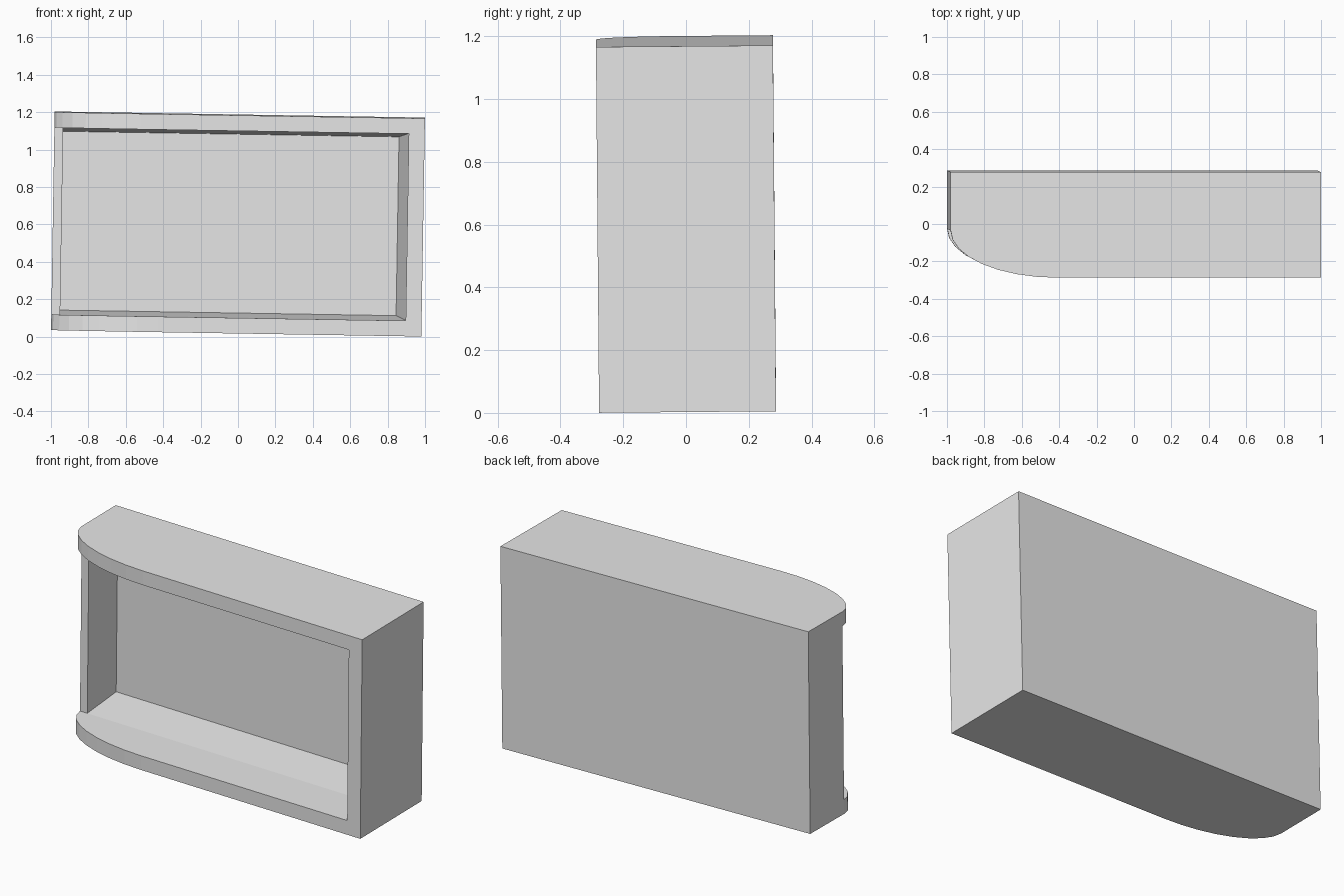
import bpy, bmesh, math
from mathutils import Matrix

cube = bpy.data.objects.get("Cube")
if cube:
    bpy.data.objects.remove(cube, do_unlink=True)

# Single grey material
grey = bpy.data.materials.new("light grey")
grey.use_nodes = True
colour = (0.8, 0.8, 0.8, 1)
grey.diffuse_color = colour
grey.node_tree.nodes["Principled BSDF"].inputs["Base Color"].default_value = colour

HALF_X, HALF_Y, HALF_Z = 0.99, 0.282, 0.583
STEP_Y = -0.03      # plane of the recessed post
OPEN_Z = 0.5        # half height of the opening
BACK_Y = 0.235      # inner back panel

# The whole case leans very slightly
LEAN = (Matrix.Translation((0, 0, 0.602))
        @ Matrix.Rotation(0.0165, 4, 'Y') @ Matrix.Rotation(0.0085, 4, 'X'))


def extrude_plan(name, plan, half_height, reshape=None):
    """Extrude a plan outline vertically, centred on z = 0."""
    bm = bmesh.new()
    base = bm.faces.new([bm.verts.new((x, y, -half_height)) for x, y in plan])
    ext = bmesh.ops.extrude_face_region(bm, geom=[base])["geom"]
    for v in ext:
        if isinstance(v, bmesh.types.BMVert):
            v.co.z = half_height
    if reshape:
        reshape(bm)
    bmesh.ops.recalc_face_normals(bm, faces=bm.faces[:])
    mesh = bpy.data.meshes.new(name)
    bm.to_mesh(mesh)
    bm.free()
    mesh.materials.append(grey)
    obj = bpy.data.objects.new(name, mesh)
    bpy.context.collection.objects.link(obj)
    obj.matrix_world = LEAN
    return obj


# Outer case: rectangle with one elliptical front corner
RX, RY, SEGMENTS = 0.57, HALF_Y + STEP_Y, 8
curve = []
for i in range(SEGMENTS + 1):
    a = math.pi / 2 * i / SEGMENTS
    curve.append((-HALF_X + RX * (1 - math.cos(a)), STEP_Y - RY * math.sin(a)))
case = extrude_plan("case", curve + [(HALF_X, -HALF_Y), (HALF_X, HALF_Y),
                                     (-HALF_X, HALF_Y)], HALF_Z)

# Hollow: open front and corner, tapering towards the back panel
RIGHT, LEFT, OUT = 0.905, -0.943, -1.3


def taper_back(bm):
    for z in (-OPEN_Z, OPEN_Z):
        fold = [v for v in bm.verts if abs(v.co.z - z) < 0.001
                and abs(v.co.y - STEP_Y) < 0.001 and v.co.x > OUT + 0.1]
        bmesh.ops.connect_verts(bm, verts=fold)
    for v in bm.verts:
        if v.co.y > 0.2:
            v.co.z -= math.copysign(0.022, v.co.z)


hollow = extrude_plan("hollow_cutter", [
    (OUT, -0.6), (RIGHT, -0.6), (RIGHT, STEP_Y), (RIGHT - 0.052, BACK_Y),
    (LEFT, BACK_Y), (LEFT, STEP_Y), (OUT, STEP_Y)], OPEN_Z, taper_back)
hollow.hide_render = True
hollow.hide_viewport = True
hollow.display_type = 'WIRE'

cut = case.modifiers.new("hollow", 'BOOLEAN')
cut.operation = 'DIFFERENCE'
cut.solver = 'EXACT'
cut.object = hollow
